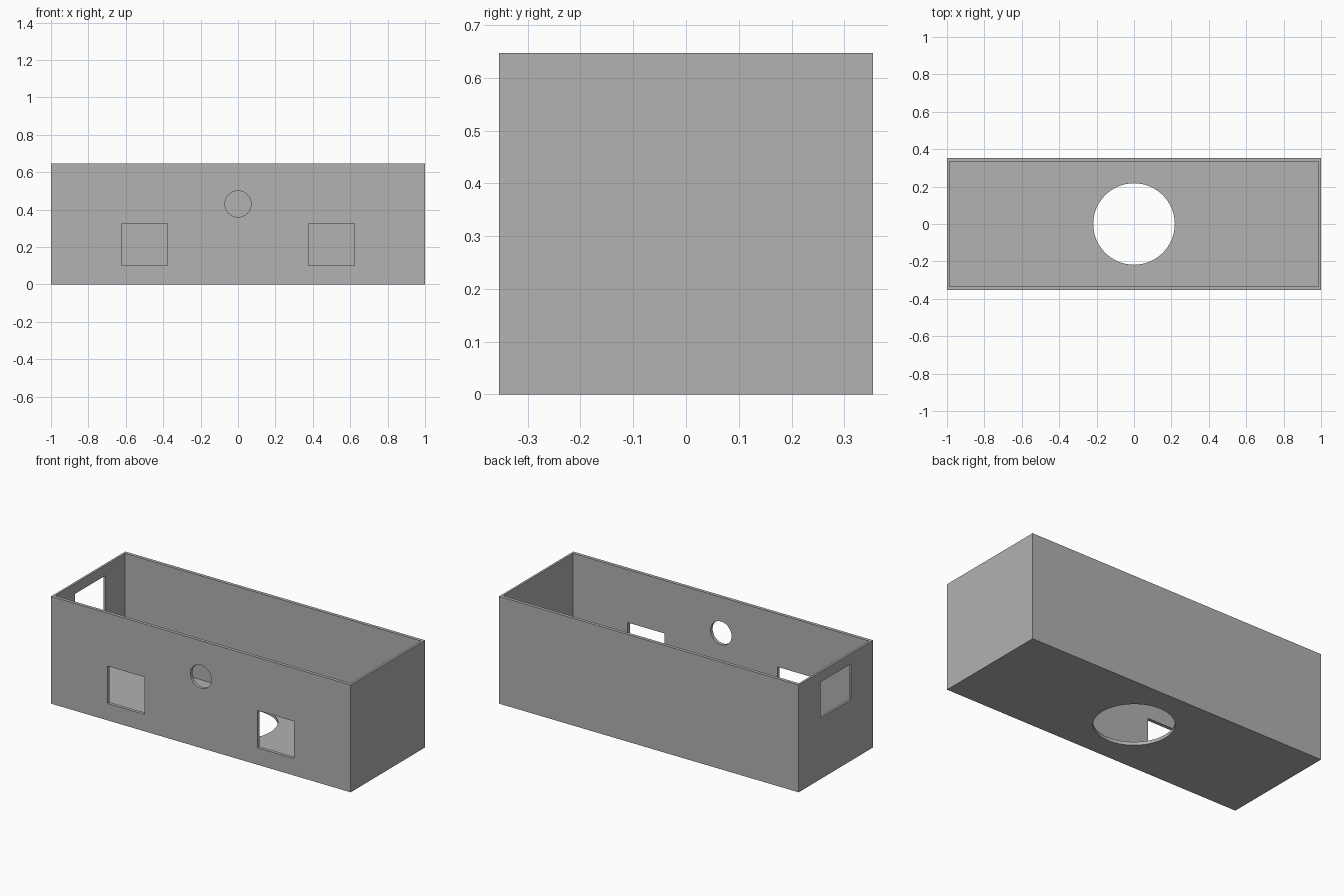
import bpy
import math

cube = bpy.data.objects.get("Cube")
if cube:
    bpy.data.objects.remove(cube, do_unlink=True)

# Overall size and wall thicknesses
LENGTH, DEPTH, HEIGHT = 2.0, 0.708, 0.647
END_WALL, SIDE_WALL, FLOOR = 0.013, 0.02, 0.02

grey = bpy.data.materials.new("plain grey")
grey.use_nodes = True
colour = (0.445, 0.445, 0.445, 1)
grey.diffuse_color = colour
grey.node_tree.nodes["Principled BSDF"].inputs["Base Color"].default_value = colour


def block(name, low, high):
    """Axis-aligned box between two corners."""
    centre = [(a + b) / 2 for a, b in zip(low, high)]
    bpy.ops.mesh.primitive_cube_add(size=1, location=centre)
    ob = bpy.context.object
    ob.name = name
    ob.scale = [b - a for a, b in zip(low, high)]
    bpy.ops.object.transform_apply(location=True, rotation=True, scale=True)
    ob.data.materials.append(grey)
    return ob


def rod(name, centre, radius, length, tilt=0):
    """Cylinder, tilted about x."""
    bpy.ops.mesh.primitive_cylinder_add(vertices=64, radius=radius, depth=length,
                                        location=centre, rotation=(tilt, 0, 0))
    ob = bpy.context.object
    ob.name = name
    bpy.ops.object.transform_apply(location=True, rotation=True, scale=True)
    ob.data.materials.append(grey)
    return ob


def cut(target, cutter):
    """Subtract the cutter from the target and discard it."""
    cutter.hide_render = True
    mod = target.modifiers.new("cut", 'BOOLEAN')
    mod.operation = 'DIFFERENCE'
    mod.solver = 'EXACT'
    mod.object = cutter
    bpy.ops.object.select_all(action='DESELECT')
    target.select_set(True)
    bpy.context.view_layer.objects.active = target
    bpy.ops.object.modifier_apply(modifier=mod.name)
    bpy.data.objects.remove(cutter, do_unlink=True)


hx, hy = LENGTH / 2, DEPTH / 2

# Open-topped enclosure
box = block("enclosure", (-hx, -hy, 0), (hx, hy, HEIGHT))
cut(box, block("cavity", (-hx + END_WALL, -hy + SIDE_WALL, FLOOR),
               (hx - END_WALL, hy - SIDE_WALL, HEIGHT + 0.2)))

# Two rectangular windows in the front wall
for side in (-1, 1):
    x = side * 0.5
    cut(box, block("front_window", (x - 0.123, -hy - 0.1, 0.102),
                   (x + 0.123, -hy + 0.1, 0.327)))

# Small round hole in the front wall
cut(box, rod("front_hole", (0, -hy, 0.43), 0.07, 0.2, math.pi / 2))

# Rectangular opening in the right end wall
cut(box, block("end_window", (-hx - 0.1, -0.145, 0.37), (-hx + 0.1, 0.145, 0.585)))

# Large round hole in the floor
cut(box, rod("floor_hole", (0, 0, 0), 0.218, 0.2))

# Smooth hole rims, crisp box edges
box.select_set(True)
bpy.context.view_layer.objects.active = box
bpy.ops.object.shade_smooth_by_angle(angle=math.radians(30))
